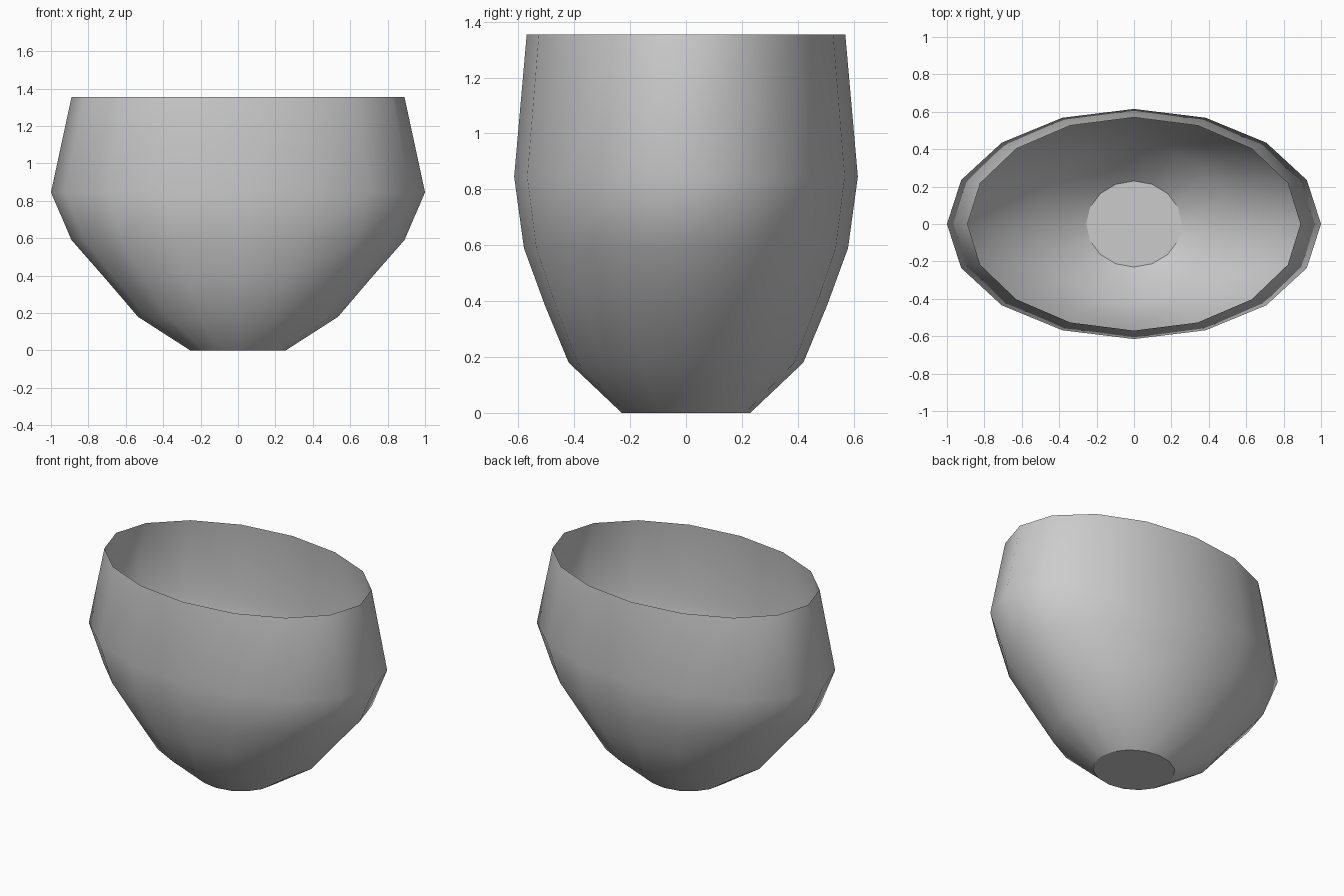
import bpy
import bmesh
from math import cos, sin, tau

cube = bpy.data.objects.get("Cube")
if cube:
    bpy.data.objects.remove(cube)

SIDES = 16
# Half width, half depth and height of each ring, from base to rim
RINGS = [
    (0.255, 0.23, 0.0),
    (0.535, 0.42, 0.18),
    (0.71, 0.505, 0.385),
    (0.89, 0.58, 0.59),
    (1.0, 0.615, 0.845),
    (0.89, 0.57, 1.355),
]

# Plain grey
grey = bpy.data.materials.new("grey")
grey.use_nodes = True
colour = (0.6, 0.6, 0.6, 1)
grey.diffuse_color = colour
grey.node_tree.nodes["Principled BSDF"].inputs["Base Color"].default_value = colour

# Open oval bowl with a thin wall
bm = bmesh.new()
loops = []
for rx, ry, z in RINGS:
    angles = [tau * i / SIDES for i in range(SIDES)]
    loops.append([bm.verts.new((rx * cos(a), ry * sin(a), z)) for a in angles])
for low, high in zip(loops, loops[1:]):
    for i in range(SIDES):
        j = (i + 1) % SIDES
        bm.faces.new((low[i], low[j], high[j], high[i])).smooth = True

# Flat base with a crisp border
base = bm.faces.new(loops[0][::-1])
for edge in base.edges:
    edge.smooth = False

mesh = bpy.data.meshes.new("bowl")
bm.to_mesh(mesh)
bm.free()
mesh.materials.append(grey)
bpy.context.collection.objects.link(bpy.data.objects.new("bowl", mesh))
